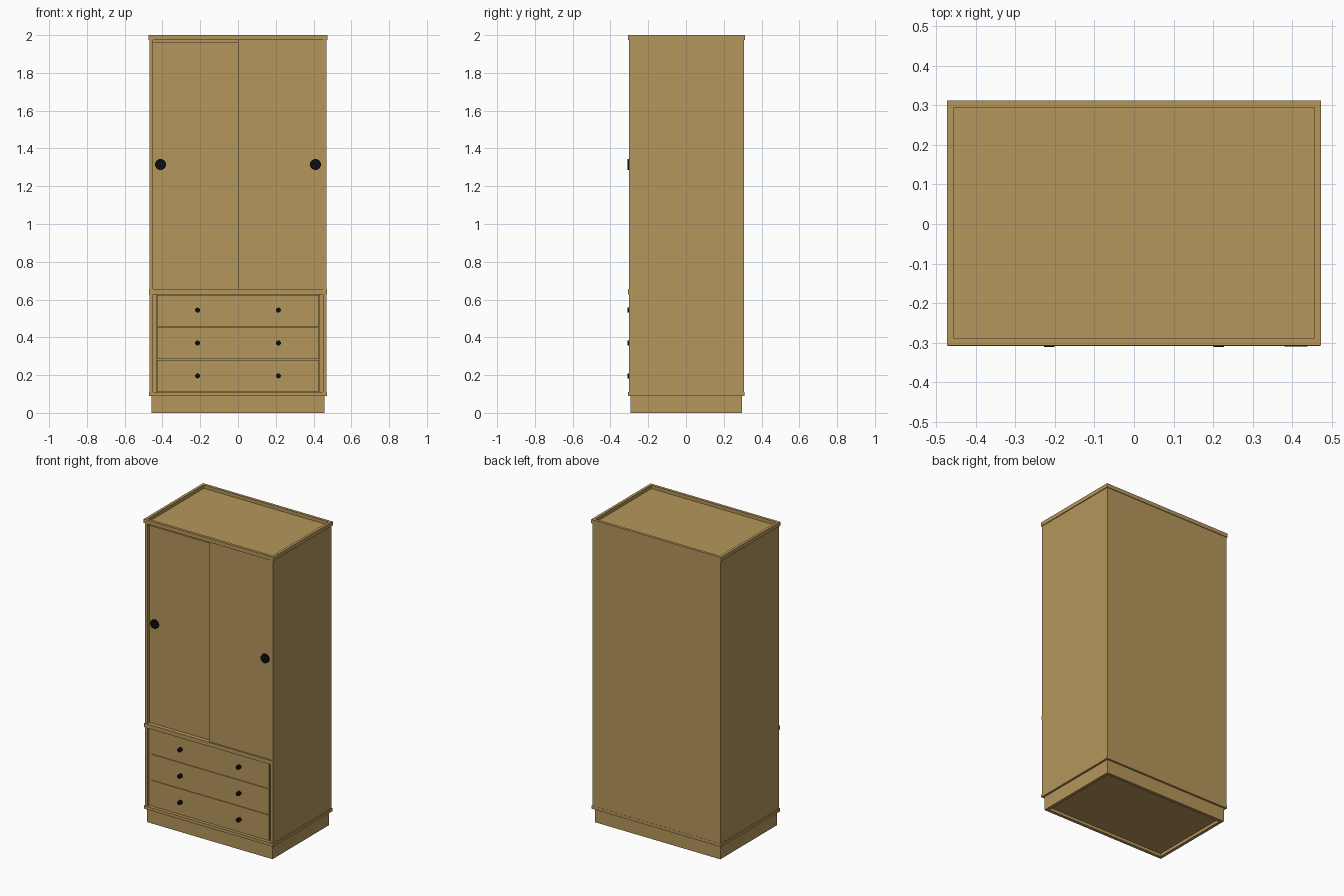
import bpy, math

if "Cube" in bpy.data.objects:
    bpy.data.objects.remove(bpy.data.objects["Cube"])


def material(name, rgb):
    m = bpy.data.materials.new(name)
    m.diffuse_color = (*rgb, 1)
    m.use_nodes = True
    m.node_tree.nodes["Principled BSDF"].inputs["Base Color"].default_value = m.diffuse_color
    return m


WOOD = material("light oak", (0.46, 0.305, 0.105))
BLACK = material("black", (0.004, 0.004, 0.005))


def box(name, x, y, z, mat=WOOD):
    """Box from (min, max) ranges on each axis."""
    bpy.ops.mesh.primitive_cube_add(
        size=1, location=[(a + b) / 2 for a, b in (x, y, z)])
    o = bpy.context.object
    o.name = name
    o.scale = [b - a for a, b in (x, y, z)]
    bpy.ops.object.transform_apply(location=False, rotation=False, scale=True)
    o.data.materials.append(mat)
    return o


def frame(name, x, y, z, t):
    """Four boards around a rectangle, butted inside the outer size."""
    for s, y0, y1 in (("front", y[0], y[0] + t), ("back", y[1] - t, y[1])):
        box(f"{name}_{s}", x, (y0, y1), z)
    for s, x0, x1 in (("left", x[0], x[0] + t), ("right", x[1] - t, x[1])):
        box(f"{name}_{s}", (x0, x1), (y[0] + t, y[1] - t), z)


def disc(name, x, z, r, y0, y1, n=32):
    """Round knob with its axis along y."""
    bpy.ops.mesh.primitive_cylinder_add(
        vertices=n, radius=r, depth=y1 - y0,
        location=(x, (y0 + y1) / 2, z), rotation=(math.pi / 2, 0, 0))
    o = bpy.context.object
    o.name = name
    o.data.materials.append(BLACK)
    bpy.ops.object.shade_smooth_by_angle(angle=math.radians(40))


# Plinth: hollow frame with a recessed underside panel
frame("plinth", (-0.458, 0.458), (-0.294, 0.296), (0, 0.09), 0.02)
box("plinth_panel", (-0.438, 0.438), (-0.274, 0.276), (0.02, 0.035))

# Carcass
box("bottom_board", (-0.472, 0.472), (-0.307, 0.309), (0.09, 0.11))
for side, s in (("left", -1), ("right", 1)):
    x = sorted((s * 0.468, s * 0.449))
    box(f"side_panel_{side}", x, (-0.303, 0.308), (0.11, 1.976))
    # narrow recessed strip beside the drawers
    x = sorted((s * 0.449, s * 0.431))
    box(f"drawer_strip_{side}", x, (-0.284, 0.29), (0.11, 0.628))
box("back_panel", (-0.449, 0.449), (0.293, 0.308), (0.11, 1.976))
box("middle_shelf", (-0.449, 0.449), (-0.303, 0.293), (0.628, 0.655))
box("shelf_lip", (-0.470, 0.470), (-0.308, -0.303), (0.628, 0.655))

# Top board with raised rim
box("top_board", (-0.454, 0.454), (-0.291, 0.297), (1.958, 1.978))
frame("top_rim", (-0.473, 0.473), (-0.307, 0.312), (1.974, 2.0), 0.018)

# Sliding doors: the left one runs behind the right one
box("left_door", (-0.449, 0.02), (-0.280, -0.264), (0.655, 1.974))
box("right_door", (0.0, 0.449), (-0.299, -0.282), (0.655, 1.974))
disc("left_door_knob", -0.41, 1.315, 0.029, -0.290, -0.279)
disc("right_door_knob", 0.41, 1.315, 0.029, -0.310, -0.298)

# Drawers with two small knobs each
for i in range(3):
    z0 = 0.112 + i * 0.172
    box(f"drawer_{i + 1}", (-0.429, 0.429), (-0.289, -0.271), (z0, z0 + 0.169))
    for side, s in (("left", -1), ("right", 1)):
        disc(f"drawer_knob_{i + 1}_{side}", s * 0.214, 0.196 + i * 0.174,
             0.013, -0.311, -0.288, 20)
